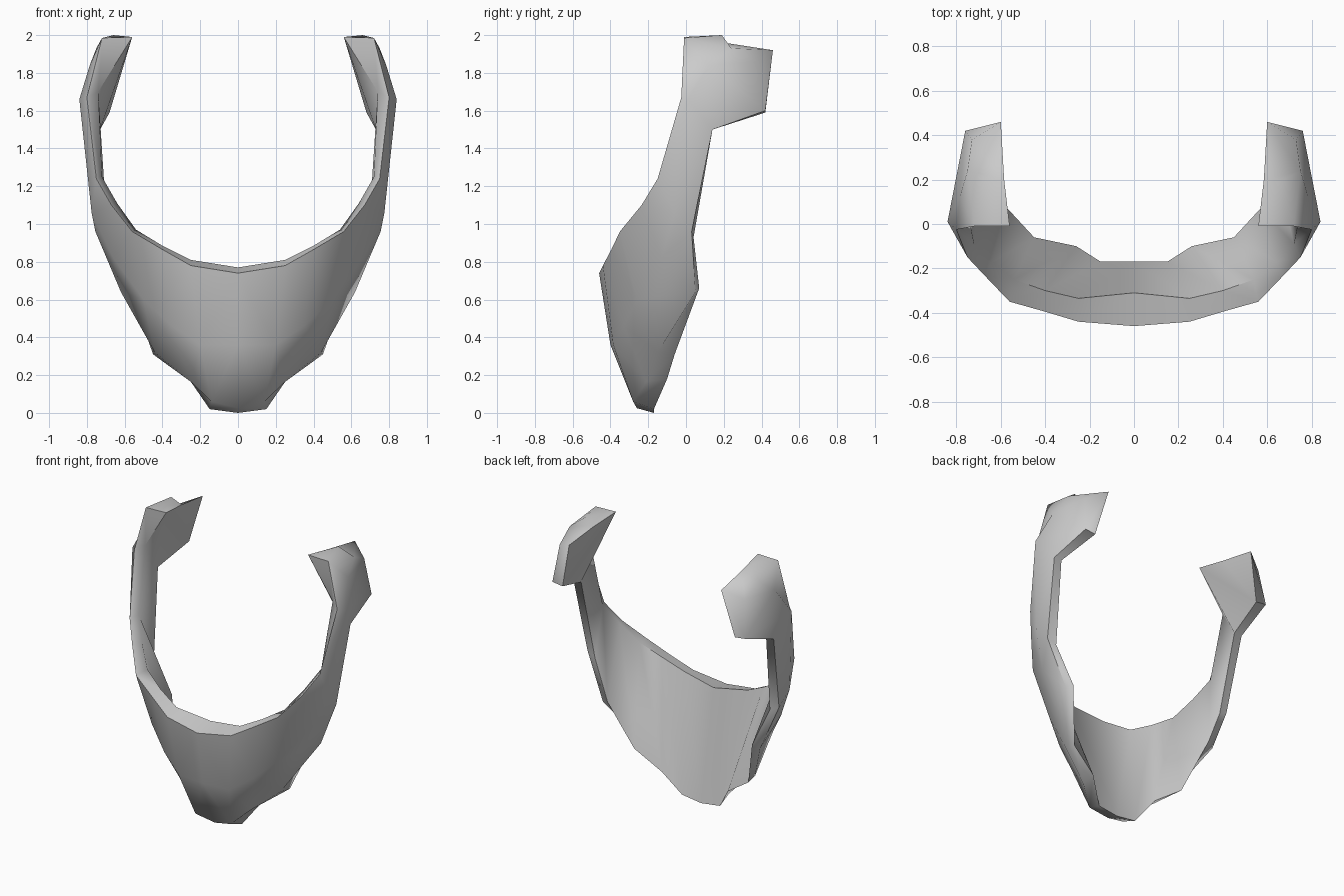
import bpy, bmesh

if "Cube" in bpy.data.objects:
    bpy.data.objects.remove(bpy.data.objects["Cube"])

# Five rails running from the centre line out to the tip of the right-hand ear pad
top_outer = [(0, -.46, .74), (.25, -.44, .78), (.40, -.395, .865), (.56, -.35, .96), (.67, -.235, 1.10),
             (.75, -.15, 1.24), (.80, -.025, 1.67), (.72, -.01, 1.985), (.66, .19, 2.0)]
mid_outer = [(0, -.40, .36), (.20, -.385, .36), (.35, -.33, .46), (.50, -.26, .60), (.66, -.13, .82),
             (.775, -.06, 1.06), (.84, .01, 1.66), (.785, .12, 1.84), (.75, .24, 1.93)]
bot_outer = [(0, -.26, .025), (.14, -.28, .06), (.25, -.21, .165), (.44, -.15, .32), (.62, .05, .64),
             (.755, .03, .96), (.79, .14, 1.50), (.76, .42, 1.60), (.73, .38, 1.86)]
bot_inner = [(0, -.17, 0), (.15, -.17, .02), (.26, -.10, .18), (.45, -.06, .31), (.57, .07, .66),
             (.69, .04, .93), (.73, .14, 1.50), (.68, .42, 1.59), (.60, .46, 1.92)]
top_inner = [(0, -.31, .77), (.25, -.335, .81), (.40, -.30, .885), (.54, -.25, .97), (.64, -.17, 1.11),
             (.72, -.09, 1.25), (.74, .01, 1.70), (.56, -.01, 1.99), (.585, .20, 1.96)]
rails = [top_outer, mid_outer, bot_outer, bot_inner, top_inner]

# Loft the rails into a closed band and cap the pad end
bm = bmesh.new()
grid = [[bm.verts.new(p) for p in rail] for rail in rails]
n = len(rails)
for i in range(n):
    a, b = grid[i], grid[(i + 1) % n]
    for j in range(len(a) - 1):
        bm.faces.new((a[j], a[j + 1], b[j + 1], b[j]))
bm.faces.new([rail[-1] for rail in grid])
bmesh.ops.recalc_face_normals(bm, faces=bm.faces)
# The front panel at the centre must face -y
bm.normal_update()
front = min(bm.faces, key=lambda f: f.calc_center_median().y)
if front.normal.y > 0:
    bmesh.ops.reverse_faces(bm, faces=bm.faces)

mesh = bpy.data.meshes.new("jaw_guard")
bm.to_mesh(mesh)
bm.free()
guard = bpy.data.objects.new("jaw_guard", mesh)
bpy.context.collection.objects.link(guard)

# Smooth shading, keeping only the tight rim edges sharp
bpy.context.view_layer.objects.active = guard
guard.select_set(True)
bpy.ops.object.shade_smooth_by_angle(angle=1.1)

# Mirror to the left side
mirror = guard.modifiers.new("mirror", 'MIRROR')
mirror.use_clip = True
mirror.merge_threshold = 0.001
